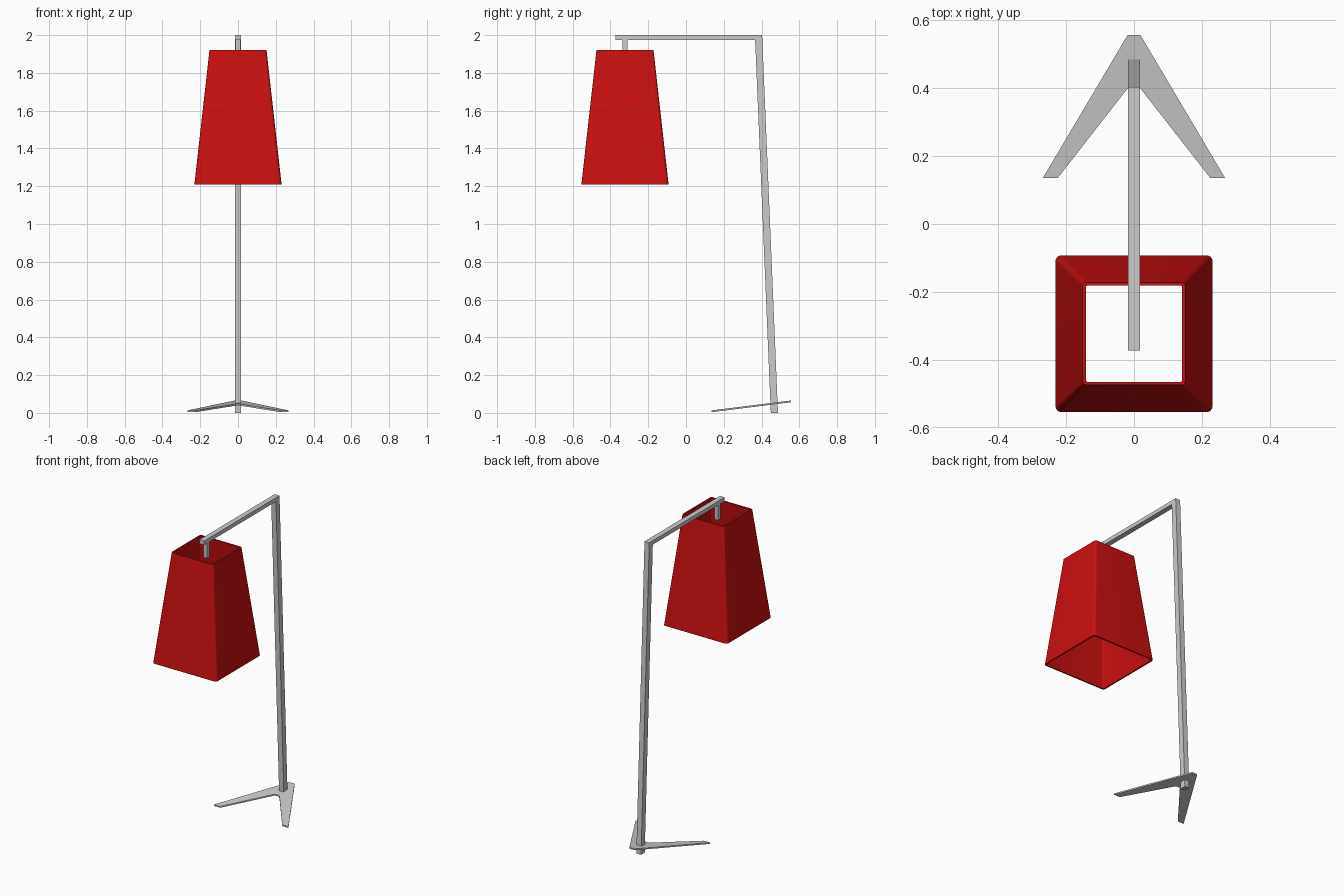
import bpy, bmesh, math

if "Cube" in bpy.data.objects:
    bpy.data.objects.remove(bpy.data.objects["Cube"])


def new_object(name, bm):
    bmesh.ops.recalc_face_normals(bm, faces=bm.faces)
    mesh = bpy.data.meshes.new(name)
    bm.to_mesh(mesh)
    bm.free()
    obj = bpy.data.objects.new(name, mesh)
    bpy.context.collection.objects.link(obj)
    return obj


def extrude_outline(name, points, offset):
    """Turn a planar outline into a solid by sweeping it along offset."""
    bm = bmesh.new()
    face = bm.faces.new([bm.verts.new(p) for p in points])
    result = bmesh.ops.extrude_face_region(bm, geom=[face], use_keep_orig=True)
    verts = [g for g in result["geom"] if isinstance(g, bmesh.types.BMVert)]
    bmesh.ops.translate(bm, verts=verts, vec=offset)
    return new_object(name, bm)


def rounded_square(half, radius, steps=6):
    pts = []
    for q in range(4):
        mid = math.pi / 4 + q * math.pi / 2
        cx = math.copysign(half - radius, math.cos(mid))
        cy = math.copysign(half - radius, math.sin(mid))
        for i in range(steps + 1):
            a = q * math.pi / 2 + i * math.pi / 2 / steps
            pts.append((cx + radius * math.cos(a), cy + radius * math.sin(a)))
    return pts


BAR = 0.017        # half width of the square tube
SHADE_Y = -0.323

# Leaning pole and horizontal arm: one bent bar, swept across x
side = [(0.449, 0), (0.487, 0), (0.403, 2.0), (-0.373, 2.0),
        (-0.373, 1.974), (0.366, 1.974)]
extrude_outline("pole_and_arm", [(-BAR, y, z) for y, z in side], (2 * BAR, 0, 0))

# Short stem hanging from the arm into the shade
s = 0.013
stem = [(-s, -s), (s, -s), (s, s), (-s, s)]
extrude_outline("shade_stem", [(x, SHADE_Y + y, 1.872) for x, y in stem], (0, 0, 0.106))

# V-shaped foot plate, tilted up towards the back
half = [(0.019, 0.556), (0.268, 0.136), (0.224, 0.136), (0.022, 0.395), (0.012, 0.403)]
outline = half + [(-x, y) for x, y in reversed(half)]
tilt = lambda y: 0.004 + (y - 0.136) * 0.125
extrude_outline("foot", [(x, y, tilt(y)) for x, y in outline], (0, 0, 0.009))

# Open tapered shade: outer and inner walls joined by rims
bm = bmesh.new()
rings = [(0.231, 0.018, 1.208), (0.151, 0.012, 1.92),
         (0.142, 0.006, 1.92), (0.222, 0.010, 1.208)]
loops = [[bm.verts.new((x, SHADE_Y + y, z)) for x, y in rounded_square(h, r)]
         for h, r, z in rings]
n = len(loops[0])
for k in range(4):
    a, b = loops[k], loops[(k + 1) % 4]
    for i in range(n):
        j = (i + 1) % n
        bm.faces.new((a[i], a[j], b[j], b[i]))
shade = new_object("lamp_shade", bm)
red = bpy.data.materials.new("red_shade")
red.diffuse_color = (0.6, 0.005, 0.005, 1)
red.use_nodes = True
red.node_tree.nodes["Principled BSDF"].inputs["Base Color"].default_value = red.diffuse_color
shade.data.materials.append(red)
bpy.context.view_layer.objects.active = shade
shade.select_set(True)
bpy.ops.object.shade_smooth_by_angle(angle=math.radians(35))
